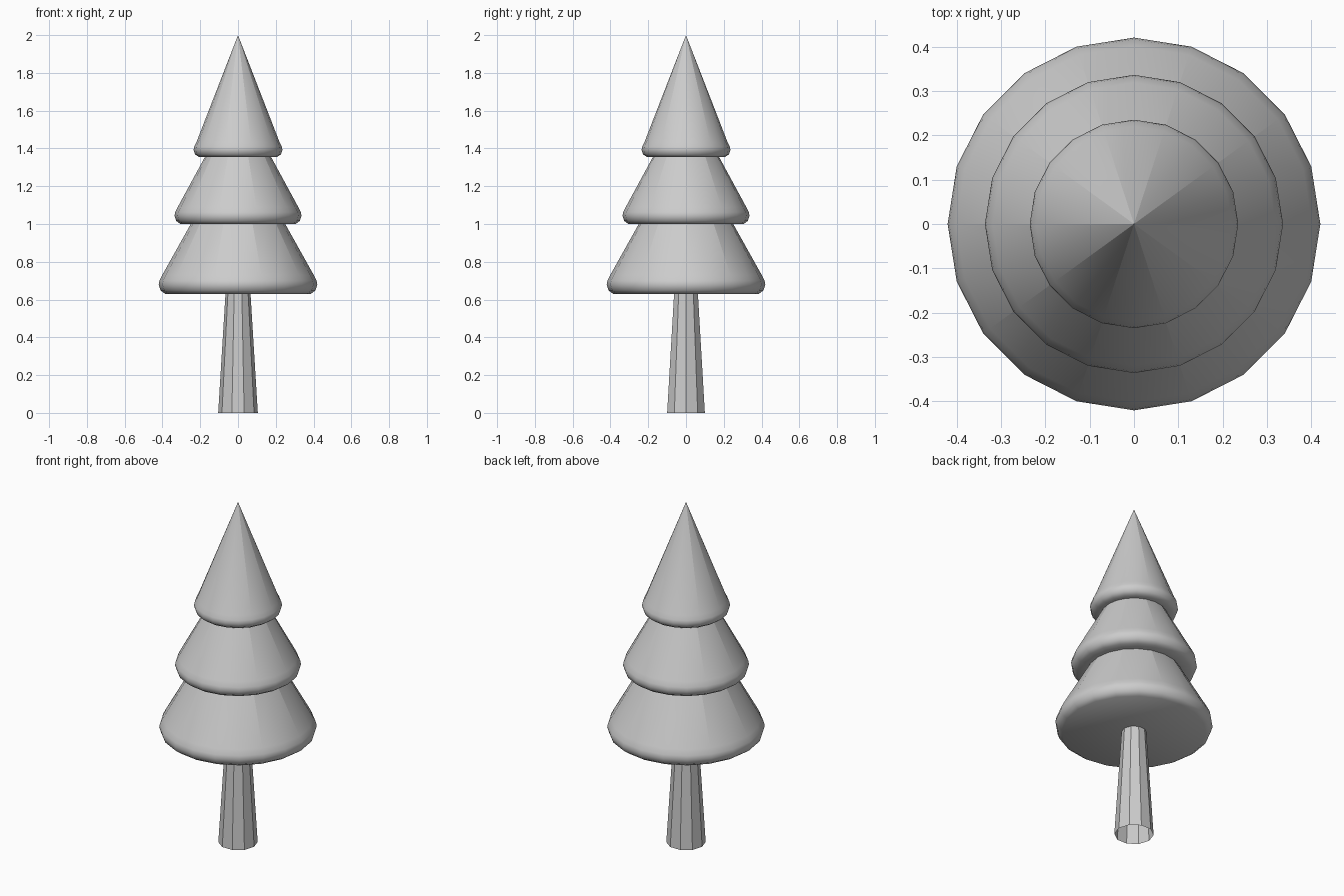
import bpy, bmesh
from math import cos, sin, pi, radians

if "Cube" in bpy.data.objects:
    bpy.data.objects.remove(bpy.data.objects["Cube"])


def revolve(name, profile, sides, smooth):
    """Spin (radius, z) points around z; radius 0 becomes a single pole."""
    bm = bmesh.new()
    rings = []
    for r, z in profile:
        n = sides if r else 1
        rings.append([bm.verts.new((r * cos(2 * pi * i / sides), r * sin(2 * pi * i / sides), z))
                      for i in range(n)])
    for a, b in zip(rings, rings[1:]):
        for i in range(sides):
            j = (i + 1) % sides
            quad = [a[i % len(a)], a[j % len(a)], b[j % len(b)], b[i % len(b)]]
            face = bm.faces.new(list(dict.fromkeys(quad)))
            face.smooth = smooth
            # long cone panels keep a crease every second side
            if smooth and b[0].co.z - a[0].co.z > 0.2 and i % 2 == 0:
                edge = bm.edges.get((a[i], b[i % len(b)]))
                edge.smooth = False
    bm.normal_update()
    for e in bm.edges:
        if len(e.link_faces) == 2 and e.calc_face_angle() > radians(40):
            e.smooth = False
    mesh = bpy.data.meshes.new(name)
    bm.to_mesh(mesh)
    bm.free()
    obj = bpy.data.objects.new(name, mesh)
    bpy.context.collection.objects.link(obj)
    return obj


# Trunk: tapered, ten flat sides, open underneath
revolve("trunk", [(0.105, 0.0), (0.066, 0.635)], 10, False)

# Foliage: three stacked tiers with rounded skirts and flat undersides
foliage = [(0, 0.63)]
for rim, z, top_r, top_z in [(0.42, 0.63, 0.25, 1.0),
                             (0.336, 1.0, 0.175, 1.355),
                             (0.235, 1.355, 0, 2.0)]:
    k = rim / 0.42 * 0.5 + 0.5
    foliage += [(rim - 0.035 * k, z), (rim - 0.01 * k, z + 0.018 * k),
                (rim, z + 0.048 * k), (rim - 0.004 * k, z + 0.07 * k),
                (rim - 0.019 * k, z + 0.1 * k), (top_r, top_z)]
revolve("foliage", foliage, 20, True)
